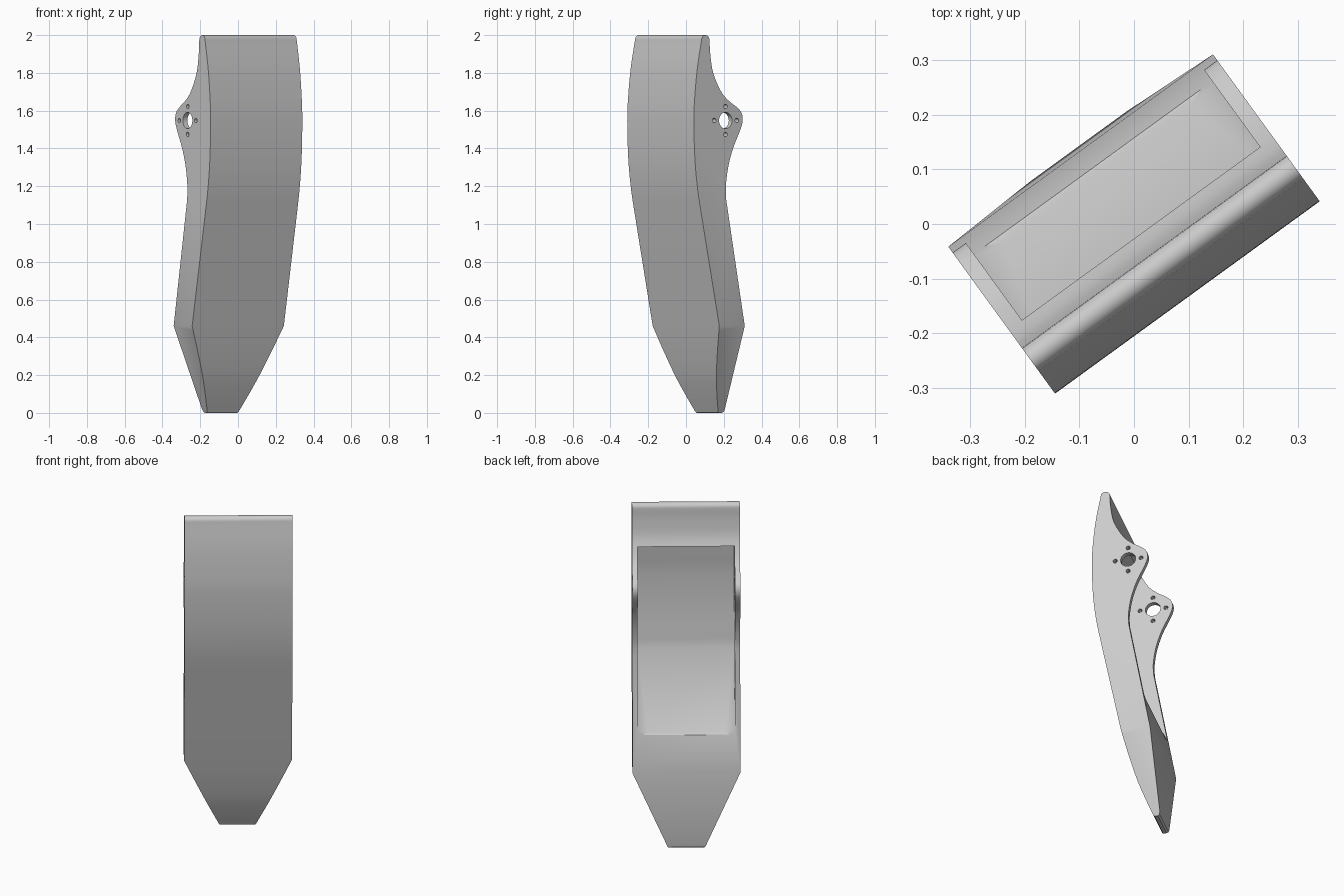
import bpy, bmesh, math
from mathutils import Vector, Matrix

if "Cube" in bpy.data.objects:
    bpy.data.objects.remove(bpy.data.objects["Cube"], do_unlink=True)

grey = bpy.data.materials.new("plain grey")
grey.use_nodes = True
grey.diffuse_color = (0.6, 0.6, 0.6, 1)
grey.node_tree.nodes["Principled BSDF"].inputs["Base Color"].default_value = (0.6, 0.6, 0.6, 1)


def smooth_path(pts, steps=5):
    """Curve through the given (depth, height) points."""
    p = [Vector(q) for q in pts]
    p = [2 * p[0] - p[1]] + p + [2 * p[-1] - p[-2]]
    out = []
    for a, b, c, d in zip(p, p[1:], p[2:], p[3:]):
        for i in range(steps):
            t = i / steps
            out.append(0.5 * (2 * b + (c - a) * t + (2 * a - 5 * b + 4 * c - d) * t**2
                              + (3 * b - a - 3 * c + d) * t**3))
    return out + [p[-2]]


def bridge(bm, a, b):
    """Band of quads between two matching closed loops."""
    for i in range(len(a)):
        j = (i + 1) % len(a)
        bm.faces.new([a[i], a[j], b[j], b[i]])


def finish(name, bm):
    bmesh.ops.recalc_face_normals(bm, faces=bm.faces)
    me = bpy.data.meshes.new(name)
    bm.to_mesh(me)
    bm.free()
    me.materials.append(grey)
    ob = bpy.data.objects.new(name, me)
    bpy.context.collection.objects.link(ob)
    return ob


def cut(target, cutter):
    cutter.hide_render = True
    mod = target.modifiers.new("cut", "BOOLEAN")
    mod.operation, mod.solver, mod.object = "DIFFERENCE", "EXACT", cutter
    bpy.context.view_layer.objects.active = target
    bpy.ops.object.modifier_apply(modifier=mod.name)
    bpy.data.objects.remove(cutter, do_unlink=True)


# Side outline: curved front, rounded tip, straight lower back, lobed upper back, round crown
KNEE = .46
front = smooth_path([(-.116, 1.974), (-.143, 1.83), (-.16, 1.68), (-.1665, 1.55), (-.16, 1.35),
                     (-.141, 1.18), (-.107, 1.0)])
nose = smooth_path([(0, KNEE), (.029, .33), (.063, .2), (.098, .1), (.136, .005)])
tip = [(.142, 0), (.162, 0), (.172, .007), (.175, .022)]
lobe = smooth_path([(.045, 1.13), (.043, 1.2), (.058, 1.3), (.09, 1.4), (.138, 1.5), (.153, 1.55),
                    (.144, 1.59), (.112, 1.62), (.065, 1.65), (.013, 1.7), (-.04, 1.8),
                    (-.059, 1.9), (-.064, 1.974)])
crown = [(-.09 + .026 * math.cos(a), 1.974 + .026 * math.sin(a))
         for a in (math.pi * k / 10 for k in range(1, 10))]
lower = nose + tip + [(.1665, KNEE)]
upper = lobe + crown + front

# Shell: two flat cheeks per side, the lower ones tapering towards the tip
bm = bmesh.new()
loops = []
for s in (-1, 1):
    low = [bm.verts.new((s * (.1 + .2 * min(z / KNEE, 1)), v, z)) for v, z in lower]
    high = [bm.verts.new((s * .3, v, z)) for v, z in upper]
    bm.faces.new(low)
    bm.faces.new(high + [low[0], low[-1]])
    loops.append(low + high)
bridge(bm, *loops)
body = finish("curved_shell", bm)

# Rear hollow, with a floor that narrows as it rises to the back
hollow = ([(-.019, 1.76), (-.115, 1.72)]
          + smooth_path([(-.118, 1.68), (-.126, 1.55), (-.118, 1.35), (-.09, 1.11)]))
bm = bmesh.new()
loops = []
for s in (-1, 1):
    run = [bm.verts.new((s * .27, v, z)) for v, z in hollow]
    floor_end = bm.verts.new((s * .213, .113, .685))
    back = [bm.verts.new((s * .27, v, z)) for v, z in [(.14, .665), (.3, .6), (.3, 1.76)]]
    bm.faces.new(run + back)
    bm.faces.new([run[-1], floor_end, back[0]])
    loops.append(run + [floor_end] + back)
bridge(bm, *loops)
cut(body, finish("hollow_cutter", bm))

# Pivot bore and four screw holes through both lobes
holes = [(0, 0, .043)] + [(.074 * math.cos(k * math.pi / 2), .074 * math.sin(k * math.pi / 2), .012)
                          for k in range(4)]
bm = bmesh.new()
for dv, dz, r in holes:
    for s in (-1, 1):
        place = Matrix.Translation((s * .3, .041 + dv, 1.548 + dz)) @ Matrix.Rotation(math.pi / 2, 4, "Y")
        bmesh.ops.create_cone(bm, cap_ends=True, segments=24, radius1=r, radius2=r, depth=.12, matrix=place)
cut(body, finish("hole_cutter", bm))

# Turn to its resting angle and shade
body.data.transform(Matrix.Rotation(math.radians(36), 4, "Z"))
bpy.ops.object.select_all(action="DESELECT")
body.select_set(True)
bpy.context.view_layer.objects.active = body
bpy.ops.object.shade_smooth_by_angle(angle=math.radians(28))
